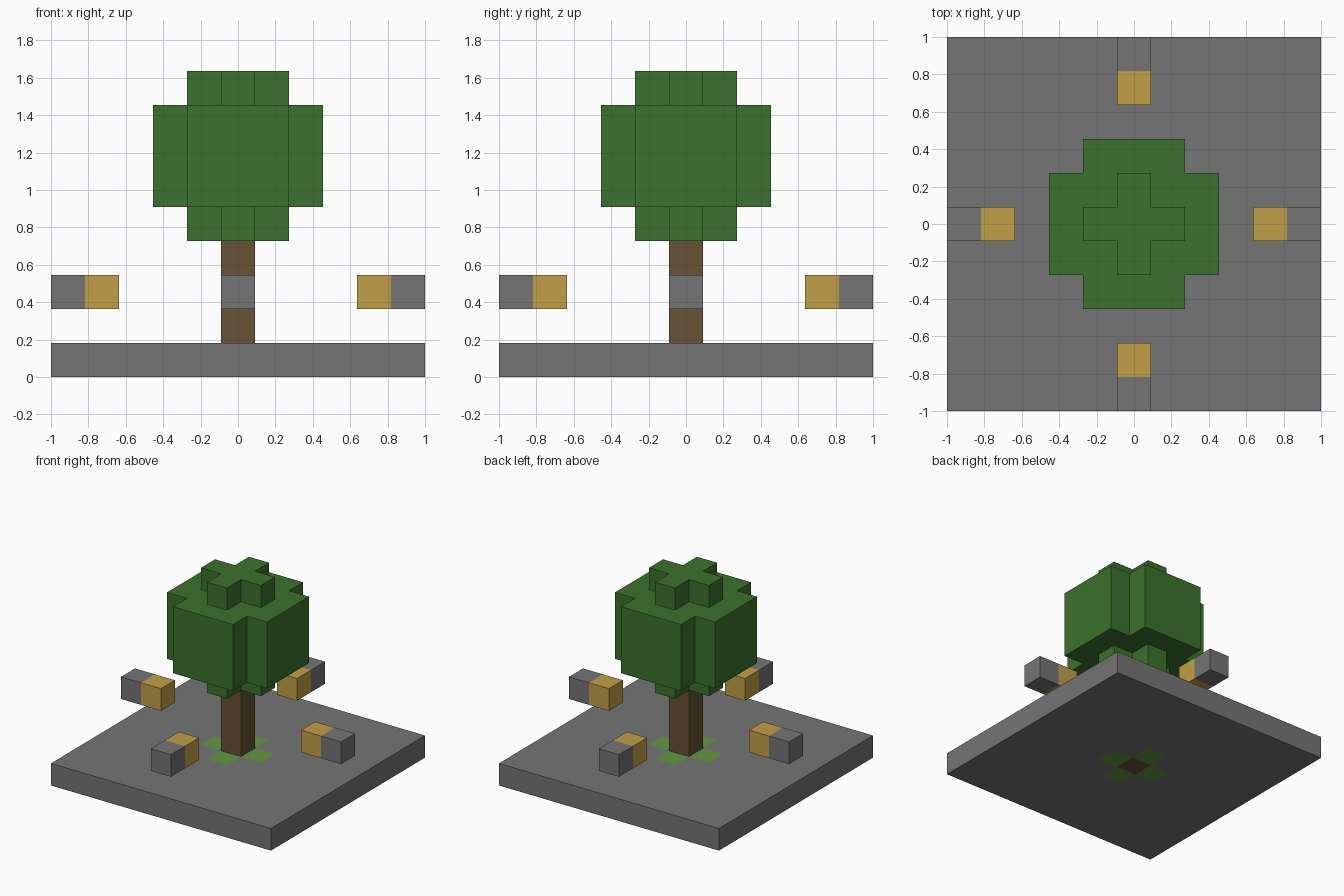
import bpy
import bmesh
from mathutils import Matrix, Vector

cube = bpy.data.objects.get("Cube")
if cube:
    bpy.data.objects.remove(cube, do_unlink=True)

U = 2 / 11  # one block


def material(name, srgb):
    color = [(c / 255 / 12.92) if c < 11 else ((c / 255 + 0.055) / 1.055) ** 2.4 for c in srgb] + [1]
    mat = bpy.data.materials.new(name)
    mat.use_nodes = True
    mat.diffuse_color = color
    mat.node_tree.nodes["Principled BSDF"].inputs["Base Color"].default_value = color
    return mat


stone = material("stone grey", (117, 117, 117))
grass = material("grass green", (98, 152, 64))
bark = material("bark brown", (104, 82, 53))
leaf = material("leaf green", (59, 114, 45))
gold = material("gold", (194, 160, 71))


def finish(name, bm, *mats):
    bmesh.ops.recalc_face_normals(bm, faces=bm.faces)
    mesh = bpy.data.meshes.new(name)
    bm.to_mesh(mesh)
    bm.free()
    for mat in mats:
        mesh.materials.append(mat)
    obj = bpy.data.objects.new(name, mesh)
    bpy.context.collection.objects.link(obj)
    return obj


def box(name, center, size, mat):
    """Box measured in blocks, given by its centre and size."""
    bm = bmesh.new()
    place = Matrix.Translation(Vector(center) * U) @ Matrix.Diagonal((*(Vector(size) * U), 1))
    bmesh.ops.create_cube(bm, size=1, matrix=place)
    return finish(name, bm, mat)


def cross_tier(name, reach, arm, bottom, height):
    """Upright prism with a plus-shaped outline, measured in blocks."""
    bm = bmesh.new()
    corner = [(reach, -arm), (reach, arm), (arm, arm)]
    outline = []
    for x, y in corner:
        outline.append((x, y))
    for _ in range(3):
        corner = [(-y, x) for x, y in corner]
        outline += corner
    face = bm.faces.new([bm.verts.new((x * U, y * U, bottom * U)) for x, y in outline])
    side = bmesh.ops.extrude_face_region(bm, geom=[face], use_keep_orig=True)
    top = [v for v in side["geom"] if isinstance(v, bmesh.types.BMVert)]
    bmesh.ops.translate(bm, verts=top, vec=(0, 0, height * U))
    return finish(name, bm, leaf)


# Base slab: block grid with a grass cross flush around the trunk
bm = bmesh.new()
bmesh.ops.create_grid(bm, x_segments=11, y_segments=11, size=1)
slab = bmesh.ops.extrude_face_region(bm, geom=bm.faces[:], use_keep_orig=True)
raised = [v for v in slab["geom"] if isinstance(v, bmesh.types.BMVert)]
bmesh.ops.translate(bm, verts=raised, vec=(0, 0, U))
for f in bm.faces:
    c = f.calc_center_median() / U
    steps = round(abs(c.x)) + round(abs(c.y))
    f.material_index = {0: 2, 1: 1}.get(steps, 0)
finish("base_slab", bm, stone, grass, bark)

# Trunk
box("trunk", (0, 0, 2.5), (1, 1, 3), bark)

# Leaf canopy in three tiers
cross_tier("canopy_bottom", 1.5, 0.5, 4, 1)
cross_tier("canopy_middle", 2.5, 1.5, 5, 3)
cross_tier("canopy_top", 1.5, 0.5, 8, 1)

# Floating stone blocks with gold tips pointing at the tree
for side, (x, y) in {"left": (1, 0), "right": (-1, 0), "front": (0, -1), "back": (0, 1)}.items():
    box(side + "_stone_block", (5 * x, 5 * y, 2.5), (1, 1, 1), stone)
    box(side + "_gold_block", (4 * x, 4 * y, 2.5), (1, 1, 1), gold)
